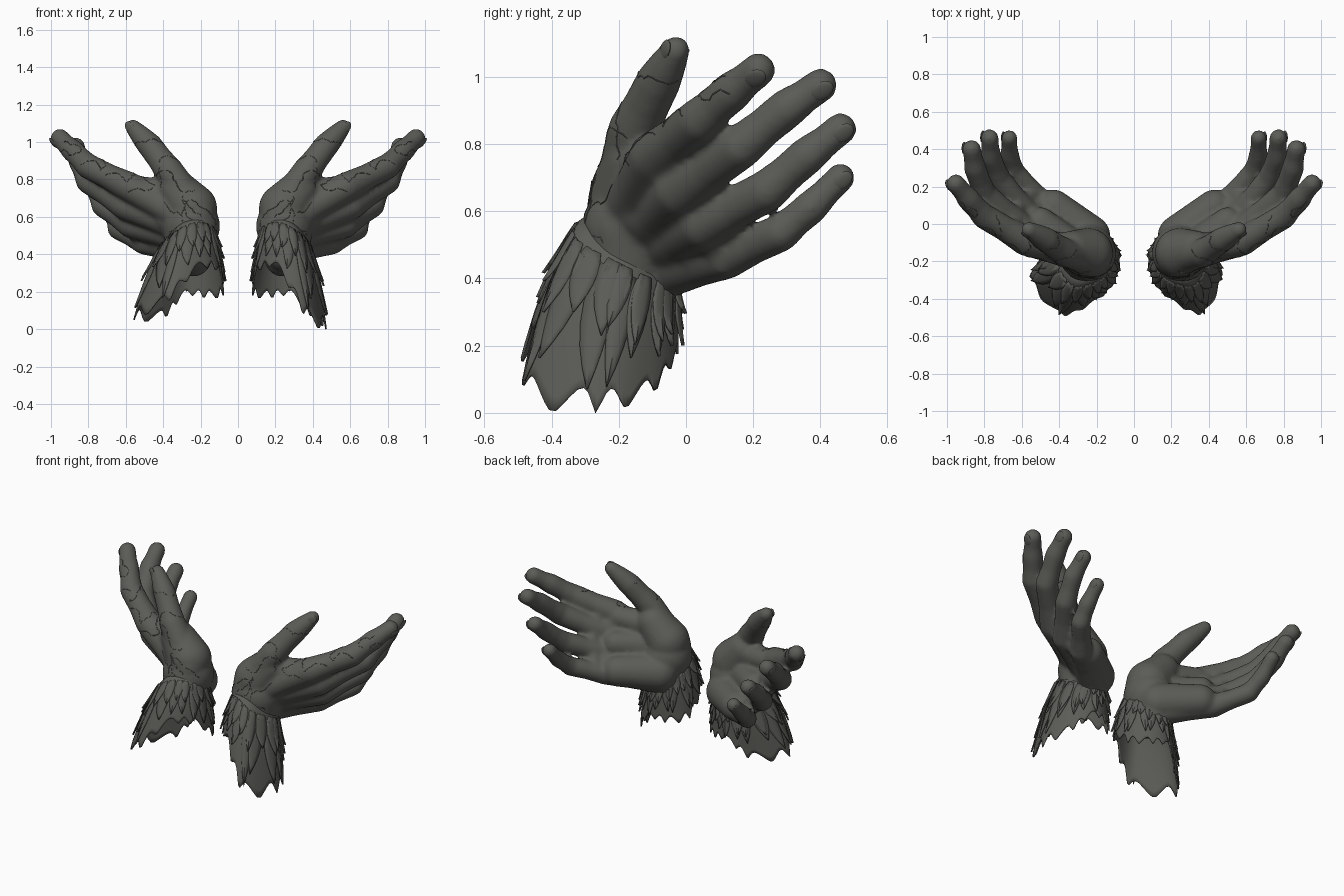
import bpy, bmesh, math, random
from mathutils import Vector, Matrix
from mathutils.bvhtree import BVHTree

if "Cube" in bpy.data.objects:
    bpy.data.objects.remove(bpy.data.objects["Cube"])


def material(name, rgb):
    m = bpy.data.materials.new(name)
    m.use_nodes = True
    m.diffuse_color = (*rgb, 1)
    b = m.node_tree.nodes["Principled BSDF"]
    b.inputs["Base Color"].default_value = (*rgb, 1)
    b.inputs["Roughness"].default_value = 0.8
    return m


STONE = material("dark grey stone", (0.105, 0.105, 0.095))


def make_object(name, bm):
    me = bpy.data.meshes.new(name)
    bm.to_mesh(me)
    bm.free()
    me.materials.append(STONE)
    ob = bpy.data.objects.new(name, me)
    bpy.context.scene.collection.objects.link(ob)
    return ob


def smooth(ob, angle=40):
    bpy.ops.object.select_all(action="DESELECT")
    ob.select_set(True)
    bpy.context.view_layer.objects.active = ob
    bpy.ops.object.shade_smooth_by_angle(angle=math.radians(angle))


def capsule(bm, a, ra, b, rb):
    # Hull of two spheres: one bone of the hand
    part = bmesh.new()
    for p, r in ((a, ra), (b, rb)):
        bmesh.ops.create_icosphere(part, subdivisions=3, radius=r, matrix=Matrix.Translation(p))
    pts = [v.co.copy() for v in part.verts]
    part.clear()
    for p in pts:
        part.verts.new(p)
    bmesh.ops.convex_hull(part, input=part.verts[:])
    bmesh.ops.delete(part, geom=[v for v in part.verts if not v.link_faces], context="VERTS")
    bmesh.ops.recalc_face_normals(part, faces=part.faces[:])
    me = bpy.data.meshes.new("bone")
    part.to_mesh(me)
    part.free()
    bm.from_mesh(me)
    bpy.data.meshes.remove(me)


# Finger joints: carpal, knuckle, middle joint, end joint, tip, then finger radius
FINGERS = {
    "index": ((.27, -.18, .58), (.58, -.09, .76), (.80, .04, .87), (.885, .135, .955), (.952, .215, 1.02), .064),
    "middle": ((.29, -.13, .54), (.60, -.02, .66), (.80, .16, .79), (.85, .30, .905), (.868, .40, .975), .063),
    "ring": ((.29, -.08, .49), (.57, .05, .56), (.72, .24, .66), (.765, .36, .765), (.772, .46, .845), .060),
    "little": ((.28, -.05, .43), (.50, .12, .465), (.64, .28, .535), (.665, .37, .61), (.667, .46, .70), .054),
}
THUMB = ((.22, -.19, .62), (.365, -.155, .84), (.47, -.085, .98), (.562, -.03, 1.08))
# Fleshy masses: start, radius, end, radius
PALM = (
    ((.245, -.155, .645), .135, (.33, -.14, .75), .105),
    ((.24, -.065, .475), .115, (.43, .09, .49), .095),
    ((.33, -.14, .72), .08, (.55, -.08, .75), .07),
    ((.25, -.155, .55), .155, (.26, -.17, .42), .12),
    ((.25, -.10, .46), .12, (.24, -.12, .38), .10),
    ((.36, -.11, .60), .10, (.50, .01, .62), .08),
)
# Sleeve outlines at wrist and hem, counter-clockwise from the outer side
WRIST = ((.36, -.16, .49), (.33, -.07, .43), (.25, -.025, .41), (.17, -.06, .46),
         (.135, -.15, .53), (.155, -.24, .58), (.23, -.28, .60), (.31, -.265, .57))
HEM = ((.475, -.27, .0), (.41, -.11, .045), (.29, -.025, .17), (.16, -.05, .16),
       (.075, -.15, .18), (.10, -.31, .30), (.21, -.42, .31), (.375, -.485, .04))
HEM_WIDE = ((.56, -.28, .05),) + HEM[1:7] + ((.40, -.49, .12),)


def loop_point(ring, t):
    # Closed smooth curve through the ring, t from 0 to 1
    n = len(ring)
    i, f = int(math.floor(t * n)), (t * n) % 1
    a, b, c, d = (Vector(ring[(i + k) % n]) for k in (-1, 0, 1, 2))
    p = b + f * ((c - a) + f * ((2 * a - 5 * b + 4 * c - d) + f * (3 * (b - c) + d - a))) * .5
    p.z = max(p.z, 0)
    return p


def sleeve_point(hem, t, s, lift=0):
    a, b = loop_point(WRIST, t), loop_point(hem, t)
    h = s ** .6
    p = Vector((a.x + (b.x - a.x) * h, a.y + (b.y - a.y) * h, a.z + (b.z - a.z) * s))
    mid = sum((Vector(w).lerp(Vector(q), s) for w, q in zip(WRIST, hem)), Vector()) / len(hem)
    out = Vector((p.x - mid.x, p.y - mid.y, 0)).normalized()
    return p + out * lift


def grid(bm, rows, side):
    # Rows run downwards; columns run counter-clockwise
    vs = [[bm.verts.new((p.x * side, p.y, p.z)) for p in row] for row in rows]
    for r0, r1 in zip(vs, vs[1:]):
        for i in range(len(r0) - 1):
            quad = [r0[i], r1[i], r1[i + 1], r0[i + 1]]
            bm.faces.new(quad if side > 0 else quad[::-1])


def build_hand(side, label):
    flip = lambda p: Vector((p[0] * side, p[1], p[2]))
    bm = bmesh.new()
    nails = []
    back = Vector((.75, -.2, -.55))
    # Fingers with slightly pinched bones and tendons on the back
    for *joints, r in FINGERS.values():
        radii = (.085, r * 1.25, r * 1.06, r * .95, r * .80)
        for k in range(4):
            a, b = Vector(joints[k]), Vector(joints[k + 1])
            m = (a + b) / 2
            rm = (radii[k] + radii[k + 1]) / 2 * (.92 if k else .95)
            capsule(bm, flip(a), radii[k], flip(m), rm)
            capsule(bm, flip(m), rm, flip(b), radii[k + 1])
        shift = back * .05
        capsule(bm, flip(Vector(joints[0]) + shift), .034, flip(Vector(joints[1]) + shift * .8), .034)
        nails.append((joints[3], joints[4], r * .8, back))
    # Webs joining neighbouring fingers, from mid palm to the finger roots
    rows = list(FINGERS.values())
    for f, g in zip(rows, rows[1:]):
        for joint, blend, r in ((0, .6, .072), (1, 0, .062), (1, .3, .044)):
            a, b = (Vector(q[joint]).lerp(Vector(q[joint + 1]), blend) - back * .012 for q in (f, g))
            capsule(bm, flip(a), r, flip(b), r)
    # Thumb
    for k, (ra, rb) in enumerate(((.10, .078), (.078, .067), (.068, .042))):
        a, b = Vector(THUMB[k]), Vector(THUMB[k + 1])
        m, rm = (a + b) / 2, (ra + rb) / 2 * (1.03 if k == 2 else .95)
        capsule(bm, flip(a), ra, flip(m), rm)
        capsule(bm, flip(m), rm, flip(b), rb)
    nails.append((THUMB[2], THUMB[3], .046, Vector((.5, -.8, .1))))
    # Palm and wrist
    for a, ra, b, rb in PALM:
        capsule(bm, flip(a), ra, flip(b), rb)
    hand = make_object(label + "_hand", bm)
    rm = hand.modifiers.new("merge", "REMESH")
    rm.mode, rm.voxel_size = "VOXEL", .011
    sm = hand.modifiers.new("soften", "SMOOTH")
    sm.factor, sm.iterations = .5, 9
    dg = bpy.context.evaluated_depsgraph_get()
    solid = bpy.data.meshes.new_from_object(hand.evaluated_get(dg))
    hand.modifiers.clear()
    hand.data = solid
    if not solid.materials:
        solid.materials.append(STONE)
    smooth(hand, 80)
    tree = BVHTree.FromPolygons([v.co for v in solid.vertices], [p.vertices[:] for p in solid.polygons])

    # Fingernails laid on the back of each tip
    bm = bmesh.new()
    for a, b, r, up in nails:
        d = (flip(b) - flip(a)).normalized()
        n = flip(up)
        n = (n - d * n.dot(d)).normalized()
        spot, normal, *_ = tree.find_nearest(flip(b) + n * r)
        basis = Matrix((d, n.cross(d), n)).transposed().to_4x4()
        size = Matrix.Diagonal((r * .75, r * .55, r * .18, 1))
        at = Matrix.Translation(spot - n * r * .1)
        bmesh.ops.create_uvsphere(bm, u_segments=16, v_segments=8, radius=1, matrix=at @ basis @ size)
    smooth(make_object(label + "_fingernails", bm), 60)

    # Fine cracks wandering over the thumb side, in the same stone
    rng = random.Random(4)
    cu = bpy.data.curves.new(label + "_cracks", "CURVE")
    cu.dimensions, cu.bevel_depth, cu.bevel_resolution = "3D", .0022, 0
    starts = ((.2, -.3, .66), (.3, -.3, .72), (.35, -.25, .8), (.45, -.2, .78), (.3, -.3, .6),
              (.6, -.2, .8), (.75, -.1, .86), (.85, .03, .95), (.5, -.15, 1.0), (.42, -.2, .9))
    for s in starts:
        for branch in range(2):
            p, n, *_ = tree.find_nearest(flip(s))
            d = flip((rng.uniform(-1, 1), rng.uniform(-.4, .4), rng.uniform(-1, 1)))
            path = [p]
            for step in range(9):
                d = d + flip([rng.uniform(-.7, .7) for _ in range(3)])
                d = (d - n * d.dot(n)).normalized()
                p, n, *_ = tree.find_nearest(p + d * .018)
                path.append(p)
            sp = cu.splines.new("POLY")
            sp.points.add(len(path) - 1)
            for pt, q in zip(sp.points, path):
                pt.co = (*q, 1)
    cu.materials.append(STONE)
    bpy.context.scene.collection.objects.link(bpy.data.objects.new(cu.name, cu))

    # Torn hollow sleeve with a toothed hem
    hem = HEM if side > 0 else HEM_WIDE
    cols, teeth, rows = 112, 14, 12
    bm = bmesh.new()
    sheet = []
    for j in range(rows + 1):
        row = []
        for i in range(cols + 1):
            t = i / cols
            notch = abs(math.sin(math.pi * t * teeth + .35 * math.sin(t * math.tau * 6))) ** 1.3
            s = j / rows
            row.append(sleeve_point(hem, t, s * (1 - .15 * notch * s)))
        sheet.append(row)
    grid(bm, sheet, side)
    bmesh.ops.remove_doubles(bm, verts=bm.verts[:], dist=.0001)
    sleeve = make_object(label + "_sleeve", bm)
    sleeve.modifiers.new("thickness", "SOLIDIFY").thickness = .008
    smooth(sleeve)

    # Overlapping pointed feathers around the wrist
    bm = bmesh.new()
    profile = (.7, .95, 1, .9, .68, .38, .04)
    for start, length, count, lift in ((.14, .66, 18, .012), (.1, .42, 20, .02)):
        for k in range(count):
            t0 = (k + rng.uniform(.2, .8)) / count
            reach = length * rng.uniform(.7, 1.15)
            sway = rng.uniform(-.012, .012)
            half = .52 / count
            sheet = []
            for j, w in enumerate(profile):
                f = j / (len(profile) - 1)
                off = .002 + lift * (.1 + .9 * f * f)
                sheet.append([sleeve_point(hem, t0 + sway * f * f + e * half * w, start + reach * f,
                                           off + (.005 if e == 0 else 0)) for e in (-1, -.5, 0, .5, 1)])
            grid(bm, sheet, side)
    feathers = make_object(label + "_wrist_feathers", bm)
    feathers.modifiers.new("thickness", "SOLIDIFY").thickness = .005
    smooth(feathers, 50)


build_hand(1, "left")
build_hand(-1, "right")
